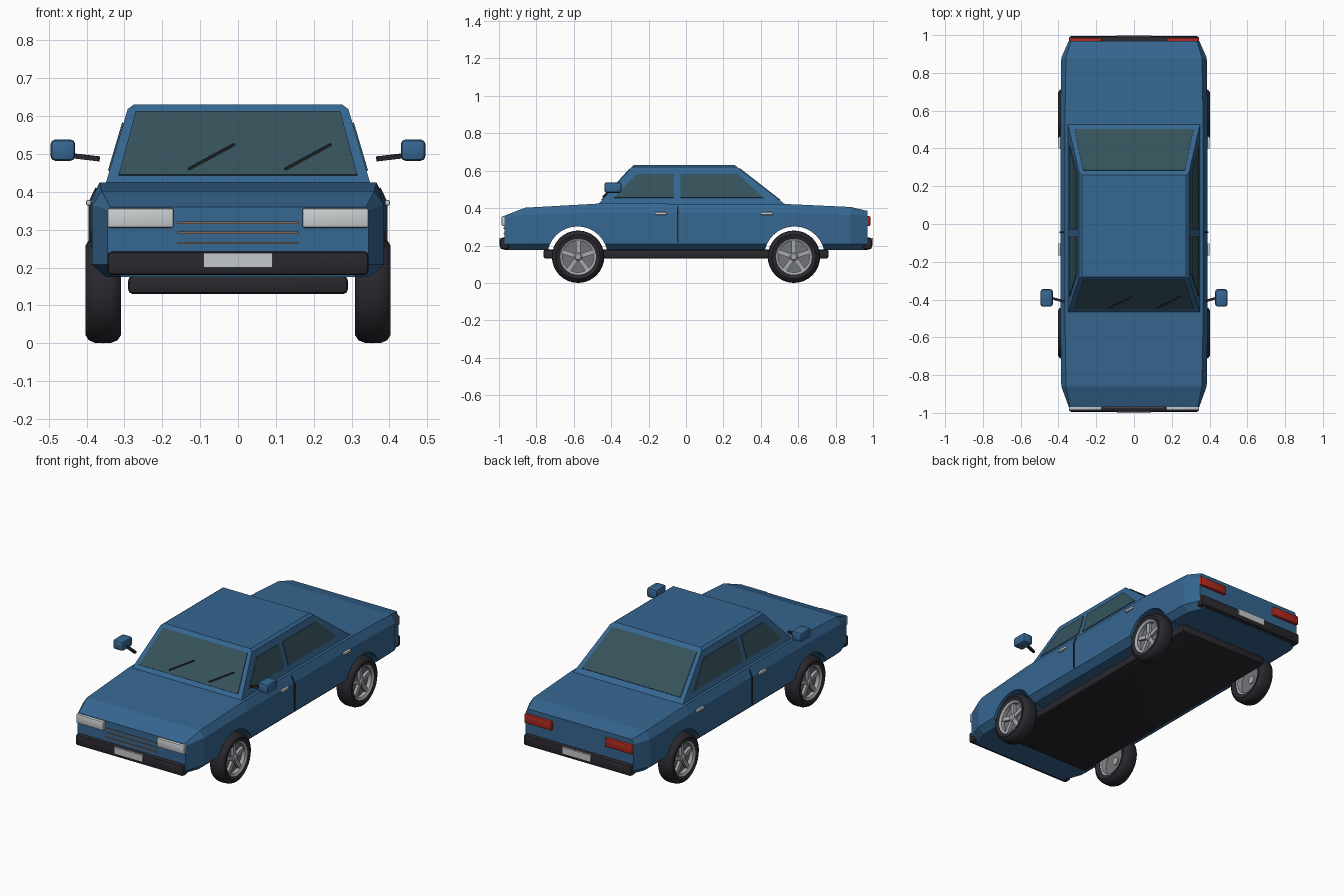
import bpy, bmesh, math
from mathutils import Vector, Matrix

if "Cube" in bpy.data.objects:
    bpy.data.objects.remove(bpy.data.objects["Cube"])


def material(name, r, g, b):
    m = bpy.data.materials.new(name)
    m.diffuse_color = (r, g, b, 1)
    m.use_nodes = True
    m.node_tree.nodes["Principled BSDF"].inputs["Base Color"].default_value = m.diffuse_color
    return m


PAINT = material("blue paint", 0.037, 0.135, 0.285)
GLASS = material("tinted glass", 0.036, 0.085, 0.105)
DARK = material("black rubber", 0.022, 0.021, 0.027)
LAMP = material("lamp white", 0.60, 0.62, 0.63)
PLATE = material("plate grey", 0.56, 0.58, 0.60)
RED = material("tail red", 0.42, 0.022, 0.014)
BRONZE = material("grille bronze", 0.20, 0.14, 0.11)
ALLOY = material("alloy", 0.38, 0.39, 0.41)
SHADE = material("alloy recess", 0.17, 0.175, 0.185)


def finish(bm, name, mat, smooth=False):
    bmesh.ops.remove_doubles(bm, verts=bm.verts, dist=1e-5)
    bmesh.ops.recalc_face_normals(bm, faces=bm.faces)
    mesh = bpy.data.meshes.new(name)
    bm.to_mesh(mesh)
    bm.free()
    mesh.materials.append(mat)
    ob = bpy.data.objects.new(name, mesh)
    bpy.context.collection.objects.link(ob)
    if smooth:
        bpy.ops.object.select_all(action='DESELECT')
        ob.select_set(True)
        bpy.context.view_layer.objects.active = ob
        bpy.ops.object.shade_smooth_by_angle(angle=math.radians(40))
    return ob


def box(name, lo, hi, mat, bevel=0.0):
    bm = bmesh.new()
    size = [b - a for a, b in zip(lo, hi)]
    mid = [(a + b) / 2 for a, b in zip(lo, hi)]
    bmesh.ops.create_cube(bm, size=1, matrix=Matrix.Translation(mid) @ Matrix.Diagonal((*size, 1)))
    if bevel:
        bmesh.ops.bevel(bm, geom=bm.edges[:], offset=bevel, segments=2, profile=0.5, affect='EDGES')
    return finish(bm, name, mat, bool(bevel))


def loft(bm, rings):
    rows = [[bm.verts.new(p) for p in ring] for ring in rings]
    n = len(rows[0])
    for a, b in zip(rows, rows[1:]):
        for i in range(n):
            j = (i + 1) % n
            bm.faces.new((a[i], a[j], b[j], b[i]))
    bm.faces.new(rows[0])
    bm.faces.new(rows[-1])
    return rows


def panel(name, pts, mat, t=0.008):
    """Thin plate centred on a flat outline."""
    pts = [Vector(p) for p in pts]
    n = (pts[1] - pts[0]).cross(pts[2] - pts[0]).normalized() * t / 2
    bm = bmesh.new()
    loft(bm, [[p - n for p in pts], [p + n for p in pts]])
    return finish(bm, name, mat)


def rod(name, a, b, width, mat):
    a, b = Vector(a), Vector(b)
    d = b - a
    m = Matrix.Translation((a + b) / 2) @ d.to_track_quat('Z', 'Y').to_matrix().to_4x4()
    bm = bmesh.new()
    bmesh.ops.create_cube(bm, size=1, matrix=m @ Matrix.Diagonal((width, width, d.length, 1)))
    return finish(bm, name, mat)


def lathe(name, profile, centre, mat, side, steps=32):
    """Closed (radius, x) profile turned about the axle."""
    bm = bmesh.new()
    rows = []
    for k in range(steps):
        a = math.tau * k / steps
        rows.append([bm.verts.new((side * x, centre[0] + r * math.cos(a), centre[1] + r * math.sin(a)))
                     for r, x in profile])
    for k in range(steps):
        p, q = rows[k], rows[(k + 1) % steps]
        for i in range(len(p)):
            j = (i + 1) % len(p)
            bm.faces.new((p[i], p[j], q[j], q[i]))
    return finish(bm, name, mat, True)


# Lower body: sections along y as (y, half width, shoulder z, top z, top half width)
stations = [(-0.97, 0.345, 0.352, 0.360, 0.338), (-0.86, 0.385, 0.365, 0.402, 0.360),
            (-0.47, 0.390, 0.375, 0.424, 0.366), (0.53, 0.390, 0.375, 0.422, 0.366),
            (0.88, 0.385, 0.365, 0.406, 0.360), (0.97, 0.345, 0.358, 0.385, 0.333)]
bm = bmesh.new()
rings = []
for y, w, zs, zt, wt in stations:
    half = [(w - 0.038, 0.175), (w, 0.208), (w, zs), (wt, zt)]
    rings.append([(x, y, z) for x, z in half] + [(-x, y, z) for x, z in reversed(half)])
loft(bm, rings)
body = finish(bm, "body", PAINT)

# Wheel arches cut right through
for y in (-0.58, 0.58):
    bm = bmesh.new()
    bmesh.ops.create_cone(bm, cap_ends=True, segments=32, radius1=0.162, radius2=0.162, depth=1.2,
                          matrix=Matrix.Translation((0, y, 0.14)) @ Matrix.Rotation(math.pi / 2, 4, 'Y'))
    cutter = finish(bm, "arch_cutter", PAINT)
    cutter.hide_render = True
    cutter.hide_viewport = True
    mod = body.modifiers.new("arch", 'BOOLEAN')
    mod.operation = 'DIFFERENCE'
    mod.solver = 'EXACT'
    mod.object = cutter

# Cabin with softened roof edges
ZB, ZT = 0.41, 0.63


def side_x(z):
    return 0.350 - (z - 0.42) * 0.295


def front_y(z):
    return -0.47 + (z - 0.42) * 0.905


def rear_y(z):
    return 0.53 - (z - 0.42) * 1.286


bm = bmesh.new()
rows = loft(bm, [[(-side_x(z), front_y(z), z), (side_x(z), front_y(z), z),
                  (side_x(z), rear_y(z), z), (-side_x(z), rear_y(z), z)] for z in (ZB, ZT)])
roof_edges = [e for e in bm.edges if all(v in rows[1] for v in e.verts)
              and abs(e.verts[0].co.y - e.verts[1].co.y) > 0.1]
bmesh.ops.bevel(bm, geom=roof_edges, offset=0.012, segments=1, affect='EDGES')
finish(bm, "cabin", PAINT)

# Windscreen and rear window
for name, fy in (("windscreen", front_y), ("rear_window", rear_y)):
    panel(name, [(-0.315, fy(0.443), 0.443), (0.315, fy(0.443), 0.443),
                 (0.270, fy(0.611), 0.611), (-0.270, fy(0.611), 0.611)], GLASS)

# Wipers
for x in (-0.13, 0.125):
    rod("wiper", (x, front_y(0.46) - 0.009, 0.46), (x + 0.12, front_y(0.525) - 0.009, 0.525), 0.006, DARK)

for s in (-1, 1):
    # Side windows, door gap and handles
    for name, outline in (
            ("front_side_window", [(-0.385, 0.455), (-0.065, 0.455), (-0.065, 0.582), (-0.265, 0.582)]),
            ("rear_side_window", [(-0.030, 0.455), (0.415, 0.455), (0.275, 0.582), (-0.030, 0.582)])):
        panel(name, [(s * side_x(z), y, z) for y, z in outline], GLASS)
    box("door_gap", (s * 0.392 - 0.003, -0.048, 0.215), (s * 0.392 + 0.003, -0.041, 0.375), DARK)
    panel("door_gap_top", [(s * 0.391, -0.048, 0.374), (s * 0.391, -0.041, 0.374),
                           (s * 0.374, -0.041, 0.410), (s * 0.374, -0.048, 0.410)], DARK, 0.006)
    for y in (-0.135, 0.432):
        box("door_handle", (s * 0.392 - 0.009, y - 0.032, 0.364), (s * 0.392 + 0.009, y + 0.032, 0.378),
            LAMP, 0.003)

    # Door mirrors on stalks
    box("mirror", (s * 0.4625 - 0.0325, -0.437, 0.482), (s * 0.4625 + 0.0325, -0.345, 0.538), PAINT, 0.012)
    rod("mirror_arm", (s * 0.367, -0.412, 0.487), (s * 0.435, -0.392, 0.495), 0.013, DARK)

    # Head and tail lamps
    for name, e, mat in (("headlamp", -1, LAMP), ("tail_lamp", 1, RED)):
        box(name, (s * 0.2575 - 0.0875, e * 0.968 - 0.018, 0.305),
            (s * 0.2575 + 0.0875, e * 0.968 + 0.018, 0.357), mat, 0.006)

    # Wheels: tyre, rim, recessed disc, spokes and hub
    for y in (-0.577, 0.577):
        c = (y, 0.14)
        lathe("tyre", [(0.094, 0.318), (0.118, 0.309), (0.132, 0.318), (0.139, 0.335), (0.140, 0.356),
                       (0.139, 0.378), (0.132, 0.394), (0.118, 0.403), (0.094, 0.395)], c, DARK, s)
        lathe("rim", [(0.084, 0.325), (0.096, 0.320), (0.096, 0.397), (0.084, 0.390)], c, ALLOY, s)
        lathe("rim_disc", [(0, 0.355), (0.088, 0.355), (0.088, 0.368), (0, 0.368)], c, SHADE, s)
        lathe("hub", [(0, 0.350), (0.022, 0.350), (0.022, 0.386), (0.015, 0.392), (0, 0.392)], c, ALLOY, s, 16)
        bm = bmesh.new()
        for k in range(5):
            m = (Matrix.Translation((s * 0.372, *c)) @ Matrix.Rotation(math.tau * k / 5, 4, 'X')
                 @ Matrix.Translation((0, 0, 0.05)) @ Matrix.Diagonal((0.024, 0.024, 0.076, 1)))
            bmesh.ops.create_cube(bm, size=1, matrix=m)
        finish(bm, "spokes", ALLOY)

# Bumpers and blank number plates
for e in (-1, 1):
    box("bumper", (-0.345, e * 0.970 - 0.024, 0.180), (0.345, e * 0.970 + 0.024, 0.242), DARK, 0.012)
    box("number_plate", (-0.091, e * 0.996 - 0.004, 0.200), (0.091, e * 0.996 + 0.004, 0.239), PLATE)

# Grille bars
for z in (0.265, 0.292, 0.318):
    box("grille_bar", (-0.16, -0.975, z - 0.003), (0.16, -0.967, z + 0.003), BRONZE)

# Underbody
box("underbody", (-0.29, -0.762, 0.130), (0.29, 0.762, 0.178), DARK, 0.012)
